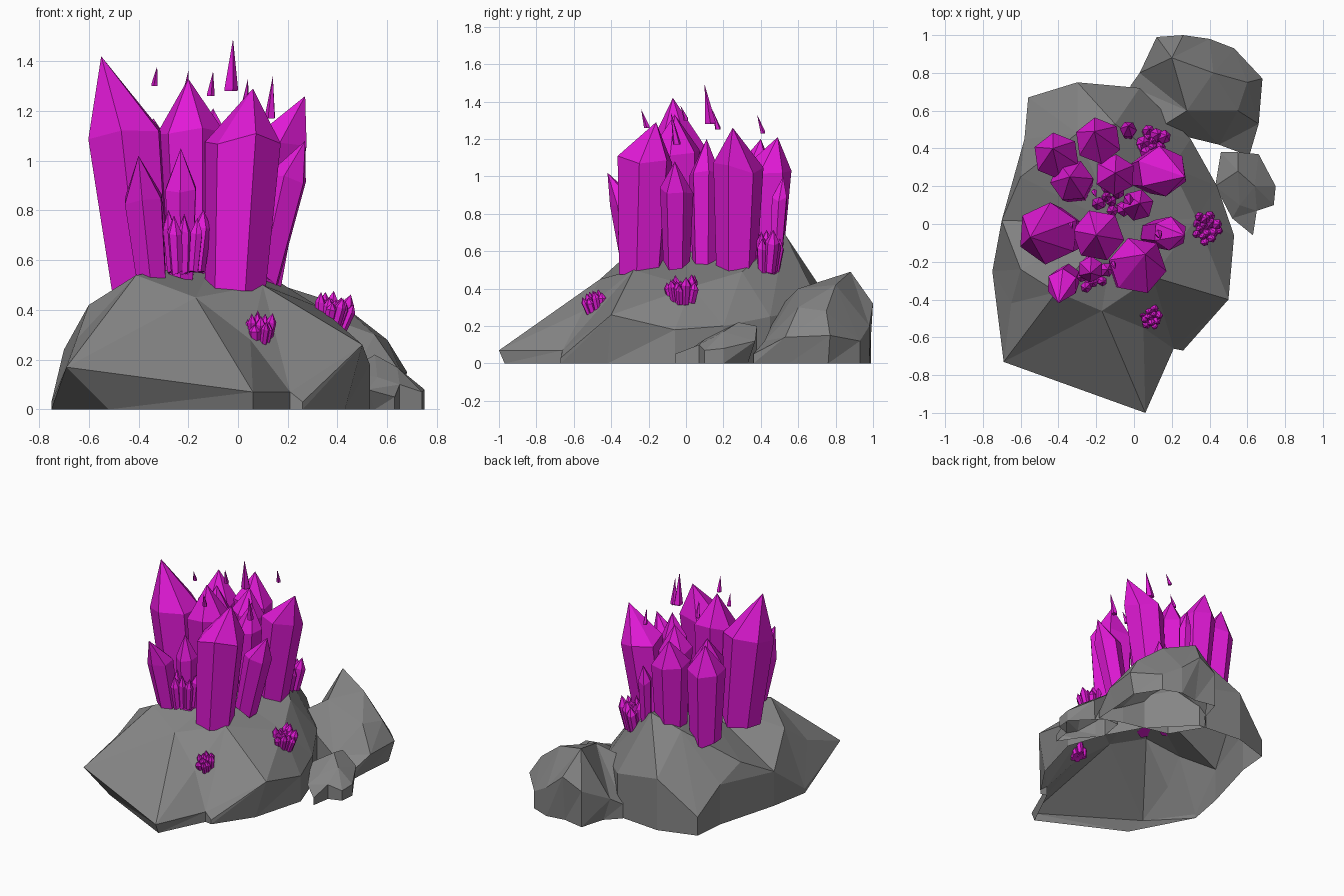
import bpy, bmesh, math, random
from mathutils import Vector
from mathutils.geometry import delaunay_2d_cdt

if "Cube" in bpy.data.objects:
    bpy.data.objects.remove(bpy.data.objects["Cube"])

random.seed(4)


def material(name, rgb):
    m = bpy.data.materials.new(name)
    m.diffuse_color = (*rgb, 1)
    m.use_nodes = True
    m.node_tree.nodes["Principled BSDF"].inputs["Base Color"].default_value = m.diffuse_color
    return m


STONE = material("grey stone", (0.235, 0.235, 0.235))
MAGENTA = material("magenta crystal", (0.76, 0.01, 0.68))


def finish(name, bm, mat):
    me = bpy.data.meshes.new(name)
    bm.to_mesh(me)
    bm.free()
    me.materials.append(mat)
    ob = bpy.data.objects.new(name, me)
    bpy.context.collection.objects.link(ob)
    return ob


def rock(name, rim, inner, foot={}):
    """Faceted shell, open below: triangulated top plus a skirt to the ground.
    foot moves single ground points, by rim index."""
    pts = rim + inner
    n = len(rim)
    edges = [(i, (i + 1) % n) for i in range(n)]
    res = delaunay_2d_cdt([Vector(p[:2]) for p in pts], edges, [], 1, 1e-5)
    faces, orig = res[2], res[3]
    bm = bmesh.new()
    top = [bm.verts.new(p) for p in pts]
    low = [bm.verts.new((*foot.get(i, p[:2]), 0)) for i, p in enumerate(rim)]
    for f in faces:
        bm.faces.new([top[orig[v][0]] for v in f])
    for i, j in edges:
        bm.faces.new((low[i], low[j], top[j]))
        bm.faces.new((low[i], top[j], top[i]))
    return finish(name, bm, STONE)


def add_crystal(bm, base, mid, tip, r, taper=0.8, sides=6, jit=0.035):
    """Hexagonal prism widening to an uneven shoulder, then a point."""
    base, mid, tip = Vector(base), Vector(mid), Vector(tip)
    axis = (mid - base).normalized()
    u = (Vector((1, 0, 0)) - axis * axis.x).normalized()
    w = axis.cross(u)
    length = (tip - base).length
    turn = random.uniform(0, math.tau)
    rings = []
    for c, rad in ((base, r * taper), (mid, r)):
        ring = []
        for k in range(sides):
            a = turn + math.tau * k / sides
            off = (u * math.cos(a) + w * math.sin(a)) * rad
            along = length * random.uniform(-jit, jit)
            ring.append(bm.verts.new(c + axis * along + off))
        rings.append(ring)
    apex = bm.verts.new(tip)
    a, b = rings
    for i in range(sides):
        j = (i + 1) % sides
        bm.faces.new((a[i], a[j], b[j], b[i]))
        bm.faces.new((b[i], b[j], apex))
    bm.faces.new(a[::-1])


def cluster(name, centre, lean, spread, length, count, r):
    """Small bunch of crystals fanning around a direction."""
    bm = bmesh.new()
    c, lean = Vector(centre), Vector(lean).normalized()
    for k in range(count):
        a = math.tau * k * 0.382
        d = spread * math.sqrt(k / count)
        off = Vector((math.cos(a) * d, math.sin(a) * d, 0))
        off -= lean * off.dot(lean)
        size = length * random.uniform(0.65, 1.0)
        b, t = c + off * 0.8, c + off * 1.15 + lean * size
        add_crystal(bm, b, b.lerp(t, 0.7), t, r * random.uniform(0.75, 1.15))
    finish(name, bm, MAGENTA)


# Rocks
rock("main_rock",
     [(-.69, -.73, .17), (.06, -1, .07), (.21, -.66, .07), (.26, -.67, .03),
      (.5, -.4, .26), (.53, -.06, .18), (.44, .2, .2), (.3, .45, .25),
      (.03, .72, .3), (-.3, .75, .36), (-.56, .67, .13), (-.58, .45, .28),
      (-.7, .02, .24), (-.75, -.25, .03)],
     [(-.17, -.46, .45), (-.41, -.36, .54), (-.6, -.24, .42), (-.6, .25, .37),
      (-.3, .48, .6), (-.1, .53, .69), (-.1, 0, .59), (.1, -.28, .5),
      (.33, .03, .41), (.2, .3, .49), (.05, -.55, .28), (-.65, -.42, .28)],
     {0: (-.52, -.68), 1: (.06, -.97), 4: (.43, -.42)})
rock("back_rock",
     [(.12, .5, .3), (.45, .42, .12), (.61, .36, .05), (.66, .53, .14),
      (.68, .77, .15), (.53, .93, .12), (.4, .98, .2), (.26, 1, .32),
      (.12, .99, .25), (.03, .8, .15), (-.02, .73, .1)],
     [(.2, .88, .49), (.42, .8, .42), (.28, .6, .4), (.55, .6, .3),
      (.6, .75, .28)],
     {3: (.62, .55), 4: (.64, .76), 7: (.27, .96), 9: (.07, .82)})
rock("side_rock",
     [(.43, .2, .15), (.52, .03, .08), (.63, -.06, .05), (.65, .07, .1),
      (.74, .1, .07), (.75, .2, .08), (.66, .37, .12), (.55, .38, .2),
      (.46, .38, .15)],
     [(.55, .28, .22), (.64, .2, .17), (.56, .1, .13)],
     {1: (.55, .06), 6: (.62, .33)})

# Large crystals: base, shoulder, tip, radius
large = [
    ((-.39, -.05, .51), (-.455, -.05, 1.12), (-.55, -.07, 1.42), .165),
    ((-.18, .42, .55), (-.19, .44, 1.03), (-.21, .49, 1.21), .125),
    ((-.39, .34, .5), (-.41, .36, 1.0), (-.43, .40, 1.2), .125),
    ((-.31, .2, .53), (-.33, .23, 1.0), (-.34, .25, 1.17), .115),
    ((-.18, -.05, .54), (-.19, -.06, 1.12), (-.2, -.06, 1.33), .14),
    ((.07, .27, .48), (.15, .28, 1.05), (.27, .25, 1.26), .135),
    ((.1, -.05, .53), (.19, -.05, .92), (.27, -.06, 1.08), .09),
    ((-.01, -.24, .5), (.02, -.22, 1.08), (.06, -.16, 1.29), .155),
    ((0, .1, .52), (.02, .1, 1.02), (.03, .11, 1.2), .085),
    ((-.1, .25, .54), (-.1, .26, 1.04), (-.1, .27, 1.21), .11),
    ((-.35, -.28, .54), (-.38, -.32, .84), (-.4, -.42, 1.02), .085),
    ((-.23, -.23, .53), (-.23, -.24, .88), (-.23, -.26, 1.05), .07),
    ((-.03, .48, .55), (-.03, .5, .88), (-.03, .52, 1.0), .045),
]
for i, (b, m, t, r) in enumerate(large):
    bm = bmesh.new()
    add_crystal(bm, b, m, t, r)
    finish(f"large_crystal_{i + 1}", bm, MAGENTA)

# Small crystal bunches
cluster("front_bunch", (-.22, -.27, .55), (0, 0, 1), .08, .27, 9, .034)
cluster("back_bunch", (.08, .43, .49), (.1, .05, 1), .07, .25, 9, .034)
cluster("middle_bunch", (-.12, .12, .56), (0, 0, 1), .09, .3, 7, .035)
cluster("right_slope_bunch", (.37, -.02, .33), (.2, 0, 1), .075, .15, 16, .025)
cluster("front_slope_bunch", (.085, -.48, .265), (.05, -.25, 1), .055, .13, 12, .022)

# Floating shards: x, y, bottom, top, radius
shards = [(-.335, 0, 1.3, 1.38, .013), (-.21, .17, 1.25, 1.36, .016),
          (-.11, -.21, 1.26, 1.36, .016), (-.03, .13, 1.28, 1.49, .03),
          (.13, -.05, 1.17, 1.34, .022), (.03, .41, 1.23, 1.33, .014)]
bm = bmesh.new()
for x, y, z0, z1, r in shards:
    add_crystal(bm, (x, y, z0), (x, y, z0 + .01), (x + .01, y - .03, z1), r, .95, 5, 0)
finish("floating_shards", bm, MAGENTA)
